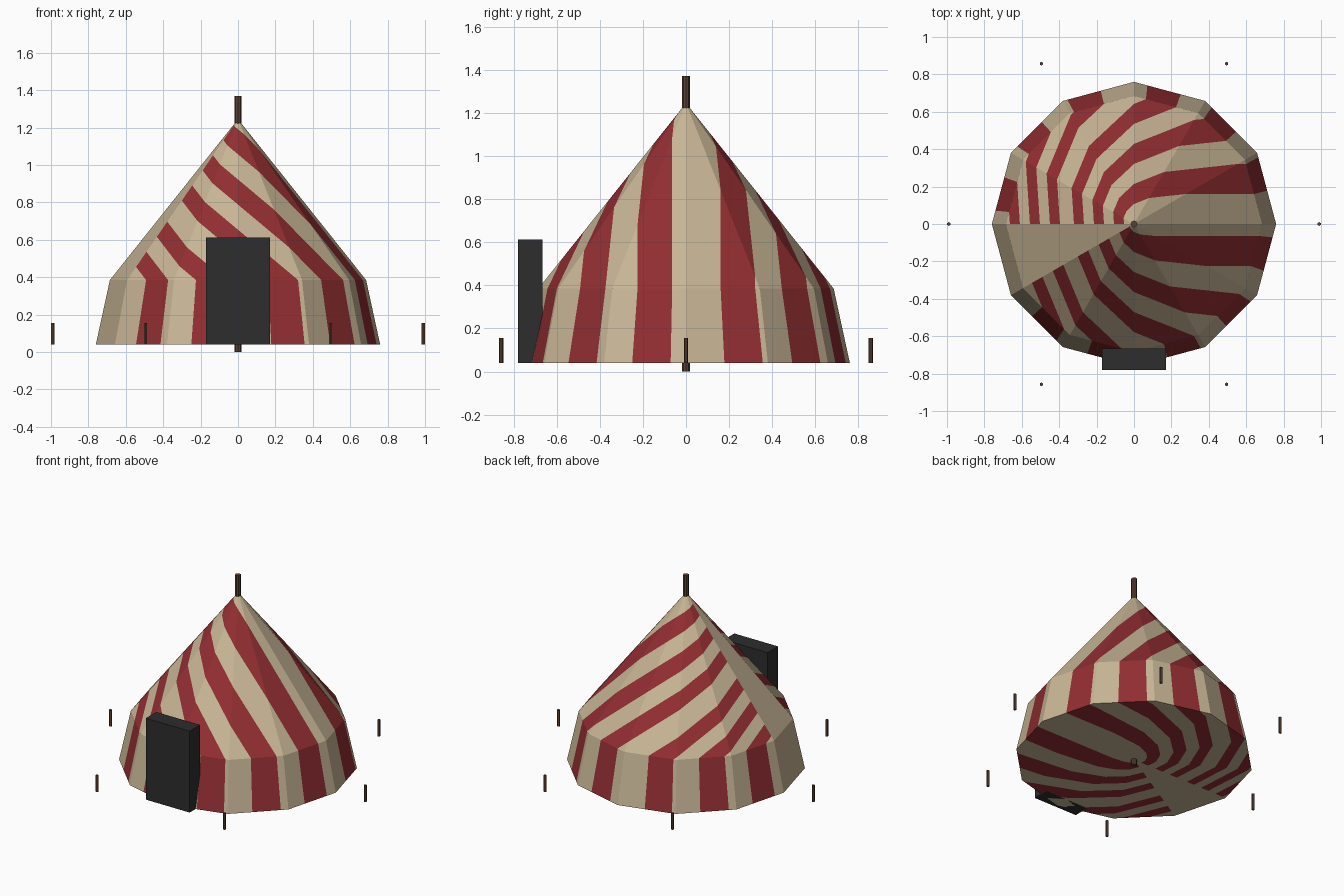
import bpy, bmesh
from math import sin, cos, pi
from mathutils import Vector

cube = bpy.data.objects.get("Cube")
if cube:
    bpy.data.objects.remove(cube)


def material(name, rgb):
    """Flat material from sRGB bytes."""
    lin = [((c / 255 + 0.055) / 1.055) ** 2.4 for c in rgb]
    m = bpy.data.materials.new(name)
    m.use_nodes = True
    m.diffuse_color = (*lin, 1)
    bsdf = m.node_tree.nodes["Principled BSDF"]
    bsdf.inputs["Base Color"].default_value = (*lin, 1)
    bsdf.inputs["Roughness"].default_value = 0.9
    return m


CANVAS = material("cream canvas", (200, 182, 150))
RED = material("red stripe", (146, 46, 50))
WOOD = material("brown wood", (92, 66, 50))
DARK = material("dark doorway", (45, 45, 45))


def add_object(name, bm, *mats):
    mesh = bpy.data.meshes.new(name)
    bm.to_mesh(mesh)
    bm.free()
    for m in mats:
        mesh.materials.append(m)
    obj = bpy.data.objects.new(name, mesh)
    bpy.context.collection.objects.link(obj)
    return obj


def post(name, x, y, z0, z1, radius, sides):
    bm = bmesh.new()
    bmesh.ops.create_cone(bm, cap_ends=True, segments=sides, radius1=radius,
                          radius2=radius, depth=z1 - z0)
    bmesh.ops.translate(bm, verts=bm.verts, vec=(x, y, (z0 + z1) / 2))
    return add_object(name, bm, WOOD)


# Stripe layout: three red bands repeat every three wall panels
SIDES = 12
BAND = 3 * 20 / 128
LIMITS = [-6] + [3 * m + k * BAND for m in range(-2, 2) for k in range(1, 7)] + [6]


def clip(poly, limit, sign):
    """Keep the part of a (point, value) polygon on one side of a value."""
    out = []
    for (p, a), (q, b) in zip(poly, poly[1:] + poly[:1]):
        da, db = sign * (a - limit), sign * (b - limit)
        if da >= 0:
            out.append((p, a))
        if da * db < 0:
            out.append((p.lerp(q, da / (da - db)), limit))
    return out


def striped_face(bm, poly):
    for k, (low, high) in enumerate(zip(LIMITS, LIMITS[1:])):
        part = clip(clip(poly, low, 1), high, -1)
        values = [v for p, v in part]
        if len(part) < 3 or (max(values) - min(values) < 1e-5 and k % 6 != 0):
            continue
        face = bm.faces.new([bm.verts.new(p) for p, v in part])
        face.material_index = k % 2


def ring(i, radius, z):
    a = i * 2 * pi / SIDES
    return Vector((radius * cos(a), radius * sin(a), z))


# Tent: sloped wall, pointed roof and floor, each panel cut into stripes
R_BASE, R_EAVE, Z_BASE, Z_EAVE, Z_APEX = 0.76, 0.685, 0.04, 0.385, 1.245
apex, centre = Vector((0, 0, Z_APEX)), Vector((0, 0, Z_BASE))
bm = bmesh.new()
for i in range(-6, 6):
    j = i + 1
    seam = i == -6  # this panel is plain canvas
    vi, vj = (0, 0) if seam else (i, j)
    b0, b1 = ring(i, R_BASE, Z_BASE), ring(j, R_BASE, Z_BASE)
    e0, e1 = ring(i, R_EAVE, Z_EAVE), ring(j, R_EAVE, Z_EAVE)
    panels = ([(b0, vi), (b1, vj), (e1, vj), (e0, vi)],
              [(e0, vi), (e1, vj), (apex, 0)],
              [(b1, vj), (b0, vi), (centre, 0)])
    for panel in panels:
        if seam:
            bm.faces.new([bm.verts.new(p) for p, v in panel])
        else:
            striped_face(bm, panel)
bmesh.ops.remove_doubles(bm, verts=bm.verts, dist=1e-5)
add_object("tent_canvas", bm, CANVAS, RED)

# Centre pole
post("centre_pole", 0, 0, 0, 1.37, 0.018, 8)

# Doorway block on the front
bm = bmesh.new()
bmesh.ops.create_cube(bm, size=1)
bmesh.ops.scale(bm, verts=bm.verts, vec=(0.34, 0.115, 0.572))
bmesh.ops.translate(bm, verts=bm.verts, vec=(0, -0.722, 0.326))
add_object("doorway", bm, DARK)

# Ground stakes around the tent
for n in range(6):
    p = ring(2 * n, 0.99, 0)
    post(f"stake_{n + 1}", p.x, p.y, 0.04, 0.155, 0.01, 6)
